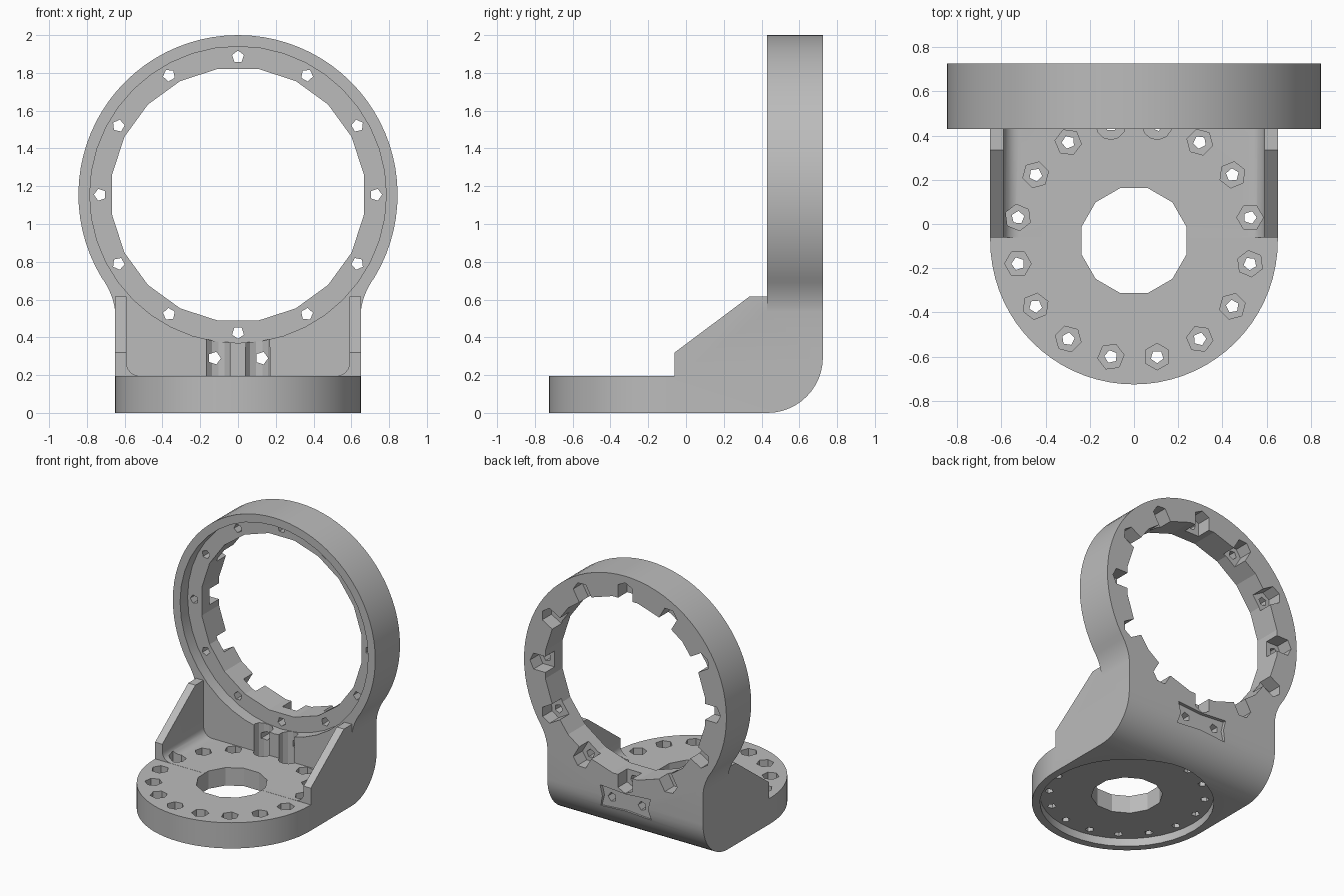
import bpy, bmesh
from math import sin, cos, pi, radians

old = bpy.data.objects.get("Cube")
if old:
    bpy.data.objects.remove(old, do_unlink=True)

grey = bpy.data.materials.new("plain_grey")
grey.use_nodes = True
grey.diffuse_color = (0.5, 0.5, 0.5, 1)
grey.node_tree.nodes["Principled BSDF"].inputs["Base Color"].default_value = (0.5, 0.5, 0.5, 1)

RING_Z, RING_R, FRONT, BACK = 1.155, 0.845, 0.43, 0.725
DISC_Y, HALF, FLOOR = -0.075, 0.65, 0.195


def arc(cx, cy, r, start, end, steps):
    """Points on an arc, angles in degrees."""
    angles = [radians(start + (end - start) * i / steps) for i in range(steps + 1)]
    return [(cx + r * cos(a), cy + r * sin(a)) for a in angles]


def polygon(cx, cy, r, sides, turn=0):
    return arc(cx, cy, r, turn, turn + 360, sides)[:-1]


def prisms(name, axis, items):
    """One mesh of prisms; each item is (outline, low, high) along the axis."""
    place = {"X": lambda a, b, t: (t, a, b),
             "Y": lambda a, b, t: (a, t, b),
             "Z": lambda a, b, t: (a, b, t)}[axis]
    bm = bmesh.new()
    for outline, low, high in items:
        bottom = [bm.verts.new(place(a, b, low)) for a, b in outline]
        top = [bm.verts.new(place(a, b, high)) for a, b in outline]
        bm.faces.new(bottom)
        bm.faces.new(top[::-1])
        n = len(outline)
        for i in range(n):
            j = (i + 1) % n
            bm.faces.new((bottom[i], top[i], top[j], bottom[j]))
    bmesh.ops.recalc_face_normals(bm, faces=bm.faces)
    mesh = bpy.data.meshes.new(name)
    bm.to_mesh(mesh)
    bm.free()
    obj = bpy.data.objects.new(name, mesh)
    obj.data.materials.append(grey)
    bpy.context.scene.collection.objects.link(obj)
    return obj


def combine(target, tool, operation):
    """Apply a boolean and remove the tool."""
    mod = target.modifiers.new("combine", "BOOLEAN")
    mod.operation, mod.solver, mod.object = operation, "EXACT", tool
    bpy.context.view_layer.update()
    graph = bpy.context.evaluated_depsgraph_get()
    mesh = bpy.data.meshes.new_from_object(target.evaluated_get(graph))
    target.modifiers.clear()
    target.data = mesh
    bpy.data.objects.remove(tool, do_unlink=True)


# Foot and side gussets: side profile limited by the round-fronted plan
side = [(-1, -0.1), (1, -0.1), (1, 0.615), (0.335, 0.615),
        (-0.06, 0.32), (-0.06, FLOOR - 0.001), (-1, FLOOR - 0.001)]
bracket = prisms("angle_bracket", "X", [(side, -0.8, 0.8)])
plan = arc(0, DISC_Y, HALF, 180, 360, 36) + [(HALF, 0.9), (-HALF, 0.9)]
combine(bracket, prisms("plan", "Z", [(plan, -0.05, 1)]), "INTERSECT")

# Trough between the gussets, with rounded floor corners
r, w = 0.07, 0.59
trough = (arc(-w + r, FLOOR + r, r, 180, 270, 6) + arc(w - r, FLOOR + r, r, 270, 360, 6)
          + [(w, 1), (-w, 1)])
combine(bracket, prisms("trough", "Y", [(trough, -1, FRONT + 0.002)]), "DIFFERENCE")

# Upright ring with a flared neck
ring = arc(0, RING_Z, RING_R, -31, 211, 54)
ex, ez = ring[0]
neck = []
for i in range(7):
    t = i / 7
    neck.append(((1 - t * t) * 0.648 + t * t * ex,
                 (1 - t) ** 2 * 0.5 + 2 * t * (1 - t) * 0.615 + t * t * ez))
mirrored = [(-x, z) for x, z in neck[::-1]]
outline = [(0.64, 0.35)] + neck + ring + mirrored + [(-0.64, 0.35)]
combine(bracket, prisms("upright", "Y", [(outline, FRONT, 0.85)]), "UNION")

# Flat underside and back joined by a large rounded heel
heel = 0.295
trim = [(-1.2, 0)] + arc(BACK - heel, heel, heel, -90, 0, 12) + [(BACK, 2.2), (-1.2, 2.2)]
combine(bracket, prisms("trim", "X", [(trim, -1.2, 1.2)]), "INTERSECT")


def cut(name, axis, items):
    combine(bracket, prisms(name, axis, items), "DIFFERENCE")


# Ring bore and front bearing seat
cut("ring_bore", "Y", [(polygon(0, RING_Z, 0.675, 20, 9), 0, 1)])
cut("ring_seat", "Y", [(polygon(0, RING_Z, 0.785, 40), 0.3, FRONT + 0.09)])

# Foot bore and seat underneath
cut("foot_bore", "Z", [(polygon(0, DISC_Y, 0.245, 12, 15), -1, 0.5)])
cut("foot_seat", "Z", [(polygon(0, DISC_Y, 0.595, 40), -1, 0.06)])

# Ring bolt holes and nut pockets that open into the bore
holes, pockets = [], []
shape = [(0.065, 0), (0.035, 0.06), (-0.12, 0.06), (-0.12, -0.06), (0.035, -0.06)]
for i in range(12):
    a = i * pi / 6
    c, s = cos(a), sin(a)
    holes.append((polygon(0.73 * c, RING_Z + 0.73 * s, 0.033, 5, i * 30), 0.3, 1))
    pockets.append(([((0.73 + u) * c - v * s, RING_Z + (0.73 + u) * s + v * c)
                     for u, v in shape], BACK - 0.11, 1))
cut("ring_pockets", "Y", pockets)
cut("ring_holes", "Y", holes)

# Foot bolt holes with hexagonal pockets; the rear two run up the wall
holes, pockets = [], []
for i in range(16):
    a = (i + 0.5) * pi / 8
    x, y = 0.535 * cos(a), DISC_Y + 0.535 * sin(a)
    rear = y > 0.4
    pockets.append((polygon(x, y, 0.068 if rear else 0.06, 12 if rear else 6, i * 22.5),
                    0.12, 0.43 if rear else 0.35))
    holes.append((polygon(x, y, 0.03, 5, i * 22.5), -0.5, 0.3))
cut("foot_pockets", "Z", pockets)
cut("foot_holes", "Z", holes)

# Shallow panel and two through holes in the back wall
panel = [(-0.21, 0.21), (0, 0.225), (0.21, 0.21), (0.19, 0.29),
         (0.21, 0.37), (0, 0.355), (-0.21, 0.37), (-0.19, 0.29)]
cut("back_panel", "Y", [(panel, 0.7, 1)])
cut("wall_holes", "Y", [(polygon(x, 0.29, 0.035, 5), 0.35, 1) for x in (-0.125, 0.125)])

# Smooth the curved walls and keep the facets of the bores
bpy.ops.object.select_all(action="DESELECT")
bracket.select_set(True)
bpy.context.view_layer.objects.active = bracket
bpy.ops.object.shade_smooth_by_angle(angle=radians(16))
